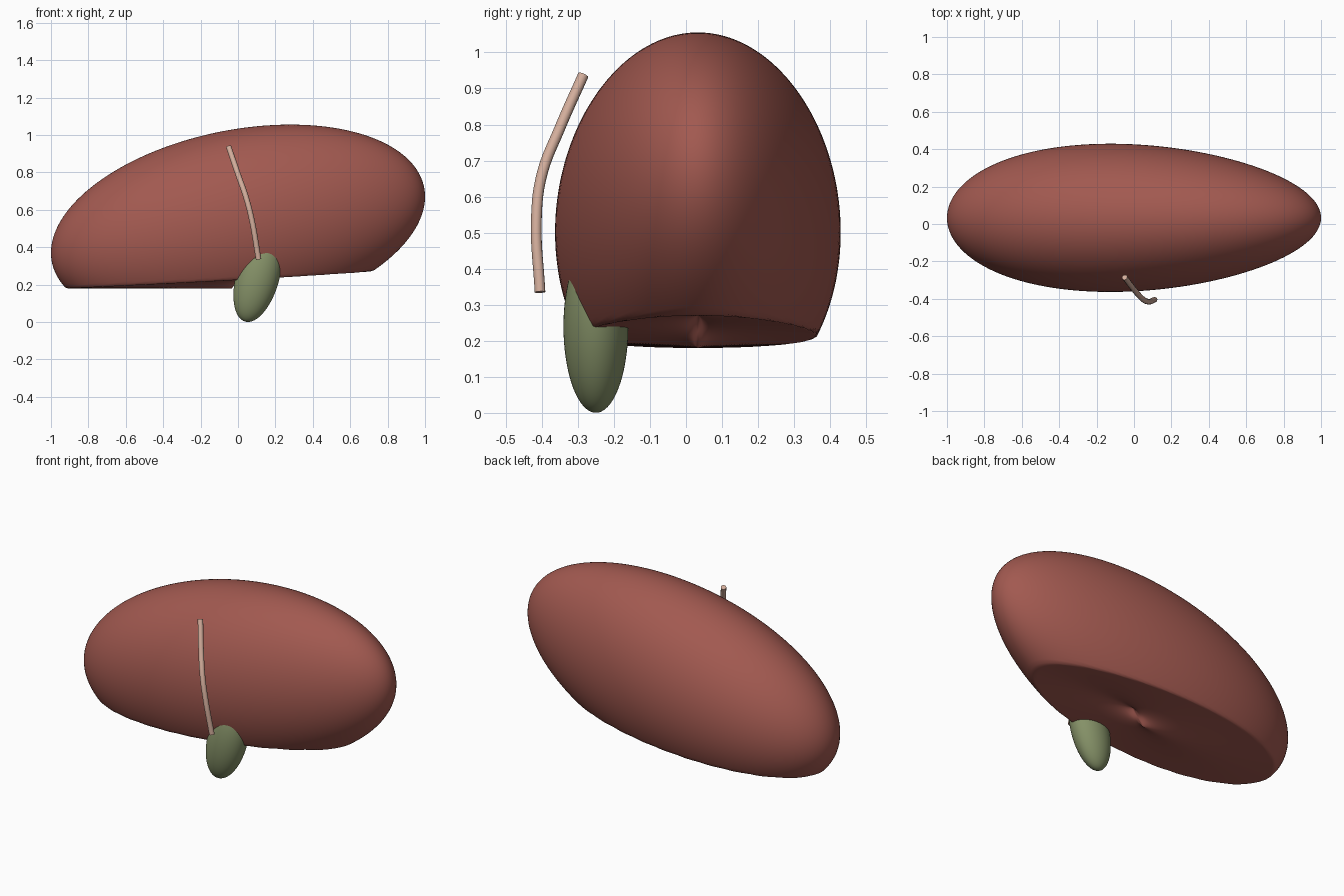
import bpy
import math

if "Cube" in bpy.data.objects:
    bpy.data.objects.remove(bpy.data.objects["Cube"])


def material(name, rgb):
    mat = bpy.data.materials.new(name)
    mat.use_nodes = True
    color = (*rgb, 1)
    mat.diffuse_color = color
    mat.node_tree.nodes["Principled BSDF"].inputs["Base Color"].default_value = color
    return mat


def unit_sphere(name, mat, segments, rings):
    bpy.ops.mesh.primitive_uv_sphere_add(segments=segments, ring_count=rings, radius=1)
    obj = bpy.context.object
    obj.name = name
    obj.data.materials.append(mat)
    bpy.ops.object.shade_smooth()
    return obj


red = material("organ red", (0.36, 0.10, 0.08))
green = material("sac green", (0.24, 0.29, 0.14))
pink = material("duct pink", (0.65, 0.42, 0.33))

# Main lobe: tapered, tilted ellipsoid with a flattened, fanned underside
lobe = unit_sphere("main_lobe", red, 128, 96)
for v in lobe.data.vertices:
    x, y, z = v.co
    radius = math.hypot(x, y)
    turn = x / radius if radius > 1e-4 else 0
    height = 0.52 + 0.15 * x + 0.514 * z
    underside = 0.225 + 0.045 * turn
    v.co = (x, 0.033 + 0.393 * y * (1 - 0.13 * x), max(height, underside))

# Hanging sac below the front edge
sac = unit_sphere("hanging_sac", green, 48, 32)
sac.scale = (0.115, 0.09, 0.247)
sac.rotation_euler = (0, math.radians(15.8), 0)
sac.location = (0.105, -0.25, 0.24)

# Curved duct in front of the lobe
path = [(-0.05, -0.285, 0.937), (0.0, -0.35, 0.79), (0.045, -0.4, 0.66),
        (0.075, -0.415, 0.54), (0.11, -0.405, 0.335)]
curve = bpy.data.curves.new("duct", "CURVE")
curve.dimensions = "3D"
curve.bevel_depth = 0.015
curve.bevel_resolution = 4
curve.use_fill_caps = True
spline = curve.splines.new("BEZIER")
spline.bezier_points.add(len(path) - 1)
for point, co in zip(spline.bezier_points, path):
    point.co = co
    point.handle_left_type = point.handle_right_type = "AUTO"
duct = bpy.data.objects.new("duct", curve)
bpy.context.collection.objects.link(duct)
curve.materials.append(pink)

# Turn the duct into a mesh with crisp end caps
bpy.ops.object.select_all(action="DESELECT")
duct.select_set(True)
bpy.context.view_layer.objects.active = duct
bpy.ops.object.convert(target="MESH")
bpy.ops.object.shade_smooth_by_angle(angle=math.radians(40))
